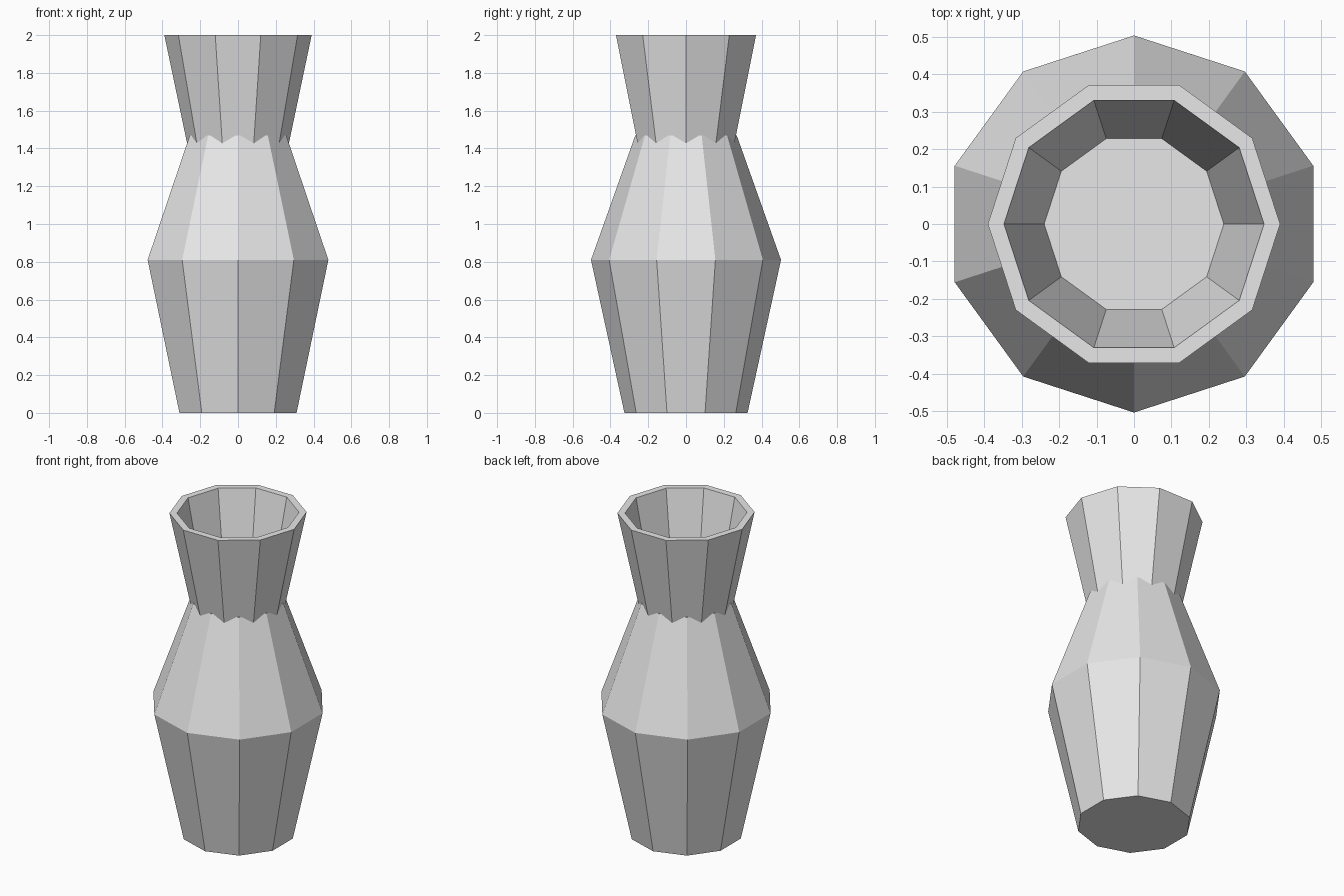
import bpy
import bmesh
from math import cos, sin, pi

cube = bpy.data.objects.get("Cube")
if cube:
    bpy.data.objects.remove(cube)

SIDES = 10

clay = bpy.data.materials.new("light_grey")
clay.use_nodes = True
clay.diffuse_color = (0.8, 0.8, 0.8, 1)
clay.node_tree.nodes["Principled BSDF"].inputs["Base Color"].default_value = (0.8, 0.8, 0.8, 1)


def faceted_solid(name, profile, turn, closed_loop=False):
    """Sweep (radius, height) points round z; cap the ends or join them."""
    bm = bmesh.new()
    rings = []
    for r, z in profile:
        angles = [turn + 2 * pi * i / SIDES for i in range(SIDES)]
        rings.append([bm.verts.new((r * cos(a), r * sin(a), z)) for a in angles])
    pairs = list(zip(rings, rings[1:]))
    if closed_loop:
        pairs.append((rings[-1], rings[0]))
    else:
        bm.faces.new(rings[0])
        bm.faces.new(rings[-1])
    for low, high in pairs:
        for i in range(SIDES):
            j = (i + 1) % SIDES
            bm.faces.new((low[i], low[j], high[j], high[i]))
    bmesh.ops.recalc_face_normals(bm, faces=bm.faces)
    mesh = bpy.data.meshes.new(name)
    bm.to_mesh(mesh)
    bm.free()
    mesh.materials.append(clay)
    obj = bpy.data.objects.new(name, mesh)
    bpy.context.collection.objects.link(obj)
    return obj


# Body: flared base and tapering shoulder, corners on the y axis
faceted_solid("vase_body", [(0.326, 0), (0.503, 0.81), (0.269, 1.468)], pi / 2)

# Neck: hollow flared collar, corners on the x axis, sunk into the shoulder
faceted_solid("vase_neck", [(0.268, 1.42), (0.39, 2), (0.347, 2), (0.23, 1.42)],
              0, closed_loop=True)
